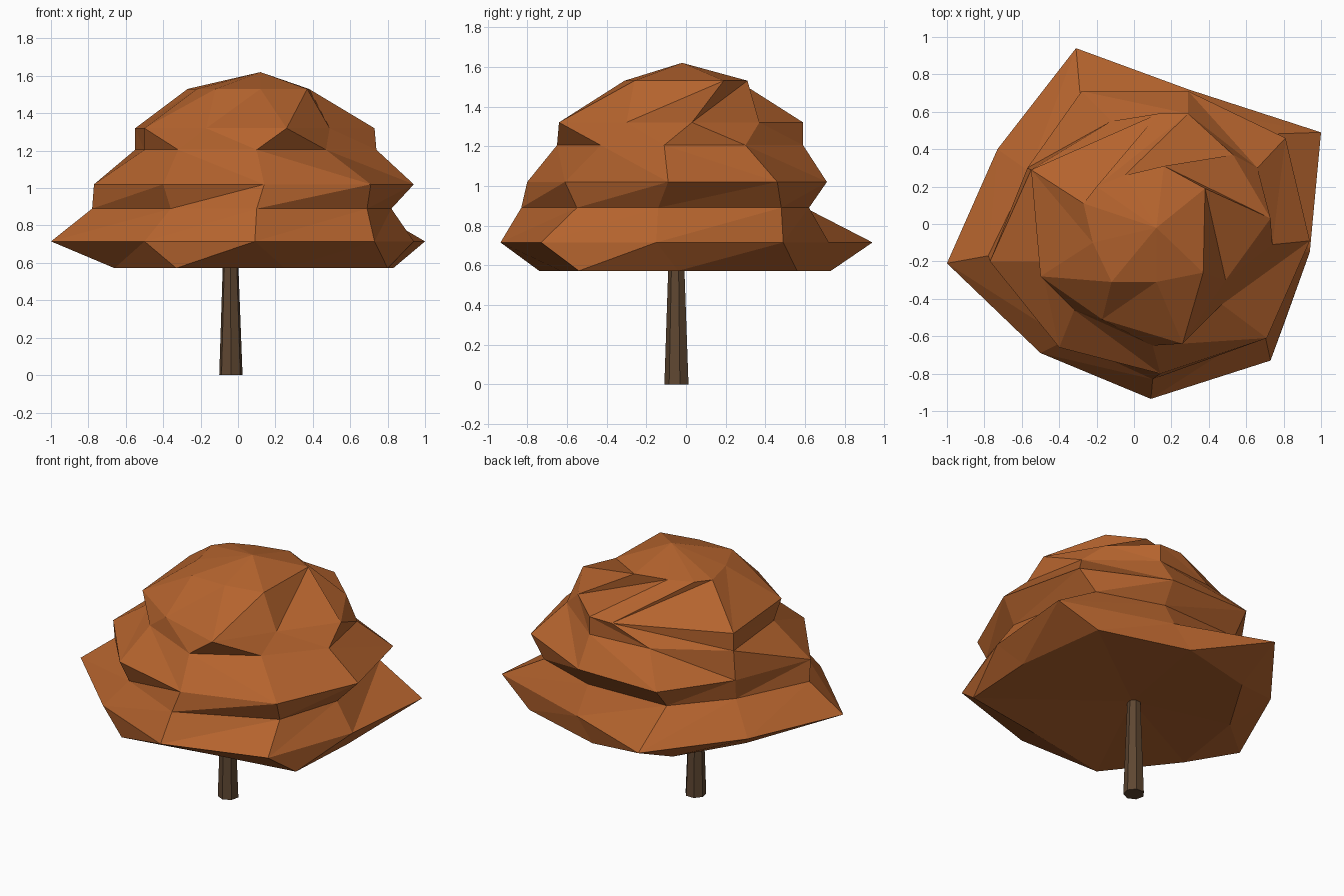
import bpy, bmesh, math

if "Cube" in bpy.data.objects:
    bpy.data.objects.remove(bpy.data.objects["Cube"])


def material(name, rgb):
    m = bpy.data.materials.new(name)
    m.diffuse_color = (*rgb, 1)
    m.use_nodes = True
    m.node_tree.nodes["Principled BSDF"].inputs["Base Color"].default_value = m.diffuse_color
    return m


def loft(name, rings, mat, top=None, bottom=None):
    """Skin a stack of equal-sized rings with flat triangles.
    Each ring is (z, lean, points); lean picks the diagonal to the next ring."""
    bm = bmesh.new()
    loops = [[bm.verts.new((x, y, z)) for x, y in pts] for z, _, pts in rings]
    n = len(loops[0])
    for (_, lean, _), a, b in zip(rings, loops, loops[1:]):
        for i in range(n):
            j = (i + 1) % n
            if lean:
                bm.faces.new((a[i], a[j], b[j]))
                bm.faces.new((a[i], b[j], b[i]))
            else:
                bm.faces.new((a[i], a[j], b[i]))
                bm.faces.new((a[j], b[j], b[i]))
    # Close each end with a flat cap or a fan to a point
    for ring, tip in ((loops[0][::-1], bottom), (loops[-1], top)):
        if tip:
            v = bm.verts.new(tip)
            for i in range(n):
                bm.faces.new((ring[i], ring[(i + 1) % n], v))
        else:
            bm.faces.new(ring)
    bmesh.ops.recalc_face_normals(bm, faces=bm.faces)
    mesh = bpy.data.meshes.new(name)
    bm.to_mesh(mesh)
    bm.free()
    mesh.materials.append(mat)
    obj = bpy.data.objects.new(name, mesh)
    bpy.context.collection.objects.link(obj)
    return obj


def circle(cx, cy, r, n):
    return [(cx + r * math.cos(2 * math.pi * (i + .25) / n),
             cy + r * math.sin(2 * math.pi * (i + .25) / n)) for i in range(n)]


leaf = material("autumn orange leaves", (0.46, 0.126, 0.027))
bark = material("brown bark", (0.112, 0.062, 0.031))

# Trunk: slim tapered post, slightly off centre
loft("trunk", [(0, False, circle(-.038, -.045, .064, 7)),
               (.66, False, circle(-.04, -.047, .04, 7))], bark)

# Canopy: ragged twisted tiers, each ring counter-clockwise from the front
canopy = [
    (.572, True, [(.25, -.63), (.8, -.54), (.83, -.04), (.75, .56), (.17, .73),
                  (-.33, .61), (-.58, .2), (-.66, -.32), (-.33, -.74)]),
    (.715, True, [(.09, -.935), (.73, -.73), (.94, -.15), (1, .49), (.29, .72),
                  (-.31, .94), (-.73, .4), (-1, -.21), (-.5, -.69)]),
    (.89, True, [(.1, -.83), (.69, -.55), (.82, -.14), (.7, .48), (.28, .62),
                 (-.28, .6), (-.56, .28), (-.78, -.17), (-.36, -.62)]),
    (1.02, False, [(.14, -.8), (.71, -.61), (.94, -.09), (.81, .46), (.29, .71),
                   (-.28, .71), (-.57, .3), (-.77, -.2), (-.4, -.66)]),
    (1.205, False, [(.1, -.65), (.47, -.43), (.74, -.11), (.66, .3), (.29, .59),
                    (-.12, .55), (-.55, .29), (-.5, -.2), (-.32, -.46)]),
    (1.32, True, [(.26, -.64), (.49, -.3), (.73, .03), (.53, .37), (.29, .59),
                  (.13, .59), (-.55, .29), (-.5, -.28), (-.17, -.51)]),
    (1.53, True, [(.12, -.31), (.37, -.26), (.38, .19), (.16, .31), (-.05, .26),
                  (-.2, .2), (-.27, .11), (-.22, -.1), (-.12, -.31)]),
]
loft("canopy", canopy, leaf, top=(.12, -.02, 1.62), bottom=(-.02, -.04, .63))
